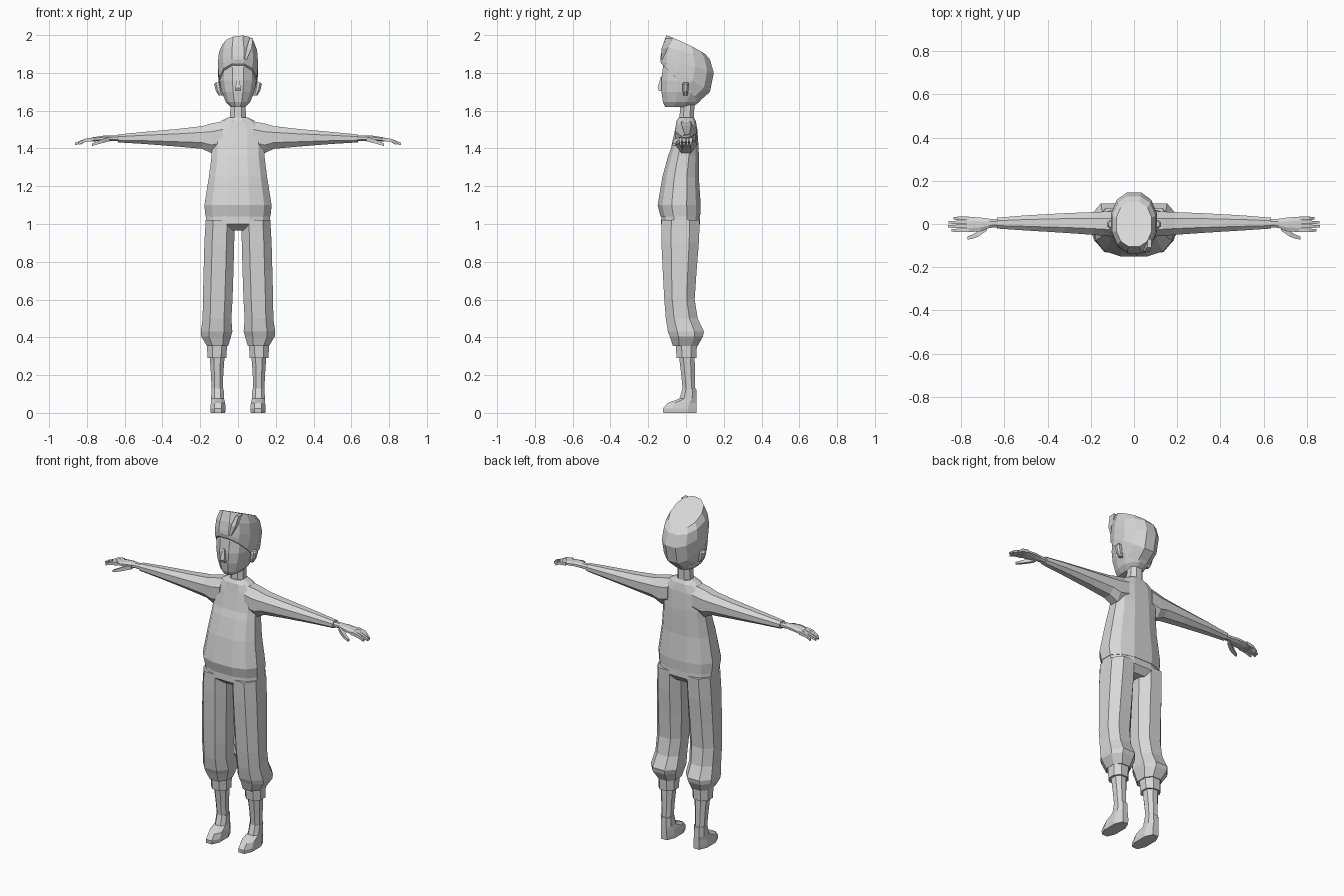
import bpy
import bmesh
import math

grey = bpy.data.materials.new("light_grey")
grey.diffuse_color = (0.68, 0.68, 0.68, 1)


def section(n, e):
    """Unit rounded-box polygon with n sides (e = 2 is a circle)."""
    pts = []
    for i in range(n):
        a = 2 * math.pi * (i + 0.5) / n
        c, s = math.cos(a), math.sin(a)
        pts.append((math.copysign(abs(c) ** (2 / e), c), math.copysign(abs(s) ** (2 / e), s)))
    m = max(p[0] for p in pts)
    return [(u / m, v / m) for u, v in pts]


def skin(name, loops, mirror):
    """Bridge a list of point loops, cap both ends, optionally mirror in x."""
    bm = bmesh.new()
    rows = [[bm.verts.new(p) for p in loop] for loop in loops]
    n = len(rows[0])
    for a, b in zip(rows, rows[1:]):
        for i in range(n):
            j = (i + 1) % n
            bm.faces.new((a[i], a[j], b[j], b[i]))
    bm.faces.new(rows[0])
    bm.faces.new(rows[-1])
    bmesh.ops.recalc_face_normals(bm, faces=bm.faces)
    me = bpy.data.meshes.new(name)
    bm.to_mesh(me)
    bm.free()
    me.materials.append(grey)
    ob = bpy.data.objects.new(name, me)
    bpy.context.collection.objects.link(ob)
    if mirror:
        ob.modifiers.new("mirror", 'MIRROR').use_mirror_merge = False
    return ob


def upright(name, rings, n=8, e=2.2, mirror=False):
    """Rings (z, x0, x1, y0, y1[, slope in y, slope in x]) stacked along z."""
    loops = []
    for z, x0, x1, y0, y1, *t in rings:
        ty, tx = t if t else (0, 0)
        loop = []
        for u, v in section(n, e):
            x = (x0 + x1) / 2 + u * (x1 - x0) / 2
            y = (y0 + y1) / 2 + v * (y1 - y0) / 2
            loop.append((x, y, z + ty * y + tx * x))
        loops.append(loop)
    return skin(name, loops, mirror)


def sideways(name, rings, n=8, e=2.2):
    """Rings (x, y0, y1, z0, z1) strung along x, mirrored to both sides."""
    return skin(name, [[(x, (y0 + y1) / 2 + u * (y1 - y0) / 2, (z0 + z1) / 2 + v * (z1 - z0) / 2)
                        for u, v in section(n, e)] for x, y0, y1, z0, z1 in rings], True)


# head and neck
upright("neck", [(1.54, -.042, .042, -.035, .042), (1.66, -.04, .04, -.03, .045)])
upright("head", [
    (1.62, -.04, .04, -.11, .035),
    (1.645, -.064, .064, -.122, .07),
    (1.70, -.087, .087, -.13, .112),
    (1.76, -.098, .098, -.131, .13),
    (1.83, -.1, .1, -.122, .13),
    (1.89, -.092, .092, -.11, .1)], n=12)
upright("nose", [
    (1.705, -.016, .016, -.143, -.12),
    (1.72, -.014, .014, -.15, -.12),
    (1.78, -.006, .006, -.133, -.12)], n=4)
upright("ears", [
    (1.68, .08, .102, -.012, .008),
    (1.705, .085, .117, -.018, .012),
    (1.74, .09, .126, -.02, .016),
    (1.75, .09, .118, -.014, .012)], n=8, mirror=True)

# swept hair: rings tilt from the fringe down to the nape
upright("hair", [
    (1.719, -.098, .098, -.132, .07, -.99, 0),
    (1.782, -.104, .104, -.136, .127, -.65, 0),
    (1.847, -.106, .106, -.134, .147, -.32, 0),
    (1.905, -.101, .101, -.124, .127, -.283, .05),
    (1.945, -.082, .082, -.105, .102, -.475, .12)], n=12)
upright("hair_lock", [
    (1.87, .036, .046, -.132, -.11),
    (1.93, .045, .072, -.129, -.09),
    (1.985, .062, .08, -.108, -.07)], n=4)

# sweater
upright("sweater_body", [
    (1.565, -.05, .05, -.038, .042),
    (1.545, -.09, .09, -.05, .052),
    (1.50, -.135, .135, -.058, .06),
    (1.40, -.138, .138, -.08, .067),
    (1.36, -.14, .14, -.095, .068),
    (1.25, -.154, .154, -.125, .068),
    (1.10, -.178, .178, -.15, .078),
    (1.04, -.172, .172, -.135, .075)], n=12, e=2.5)
sideways("sleeves", [
    (.08, -.058, .058, 1.39, 1.543),
    (.14, -.055, .057, 1.375, 1.532),
    (.19, -.05, .055, 1.398, 1.518),
    (.32, -.041, .05, 1.41, 1.503),
    (.50, -.03, .04, 1.424, 1.487),
    (.635, -.021, .029, 1.432, 1.474)])

# hands
sideways("palms", [
    (.62, -.014, .022, 1.437, 1.467),
    (.67, -.018, .024, 1.44, 1.468),
    (.71, -.034, .03, 1.44, 1.468),
    (.775, -.038, .034, 1.437, 1.458)])
for i, tip in enumerate((.845, .862, .858, .835)):
    y = -.029 + i * .0185 
    sideways("finger_%d" % (i + 1), [
        (.765, y - .009, y + .009, 1.44, 1.458),
        (.81, y - .009, y + .008, 1.434, 1.451),
        (tip, y - .006, y + .005, 1.419, 1.431)], n=4)
sideways("thumbs", [
    (.68, -.03, -.004, 1.438, 1.462),
    (.72, -.058, -.03, 1.428, 1.45),
    (.745, -.068, -.048, 1.421, 1.438),
    (.772, -.072, -.058, 1.413, 1.425)], n=4)

# trousers
upright("trouser_hips", [
    (1.055, -.168, .168, -.13, .072),
    (1.0, -.172, .172, -.132, .074),
    (.965, -.1, .1, -.09, .045)], n=12, e=2.5)
upright("trouser_legs", [
    (1.02, .018, .171, -.131, .073),
    (.90, .02, .178, -.13, .068),
    (.75, .024, .182, -.123, .056),
    (.60, .029, .186, -.115, .046),
    (.50, .035, .187, -.107, .062),
    (.43, .03, .197, -.096, .095),
    (.405, .037, .195, -.086, .09),
    (.355, .052, .165, -.07, .062)], e=2.4, mirror=True)
upright("leg_cuffs", [
    (.37, .057, .164, -.055, .058),
    (.29, .062, .162, -.05, .055)], mirror=True)

# lower legs and shoes
upright("socks", [
    (.30, .071, .15, -.037, .046),
    (.20, .078, .143, -.025, .047),
    (.11, .08, .139, -.016, .049)], mirror=True)
upright("shoes", [
    (.13, .076, .141, -.018, .054),
    (.075, .074, .142, -.035, .056),
    (.052, .068, .144, -.098, .056),
    (.022, .066, .146, -.122, .056),
    (0, .068, .144, -.12, .055)], e=2.4, mirror=True)
